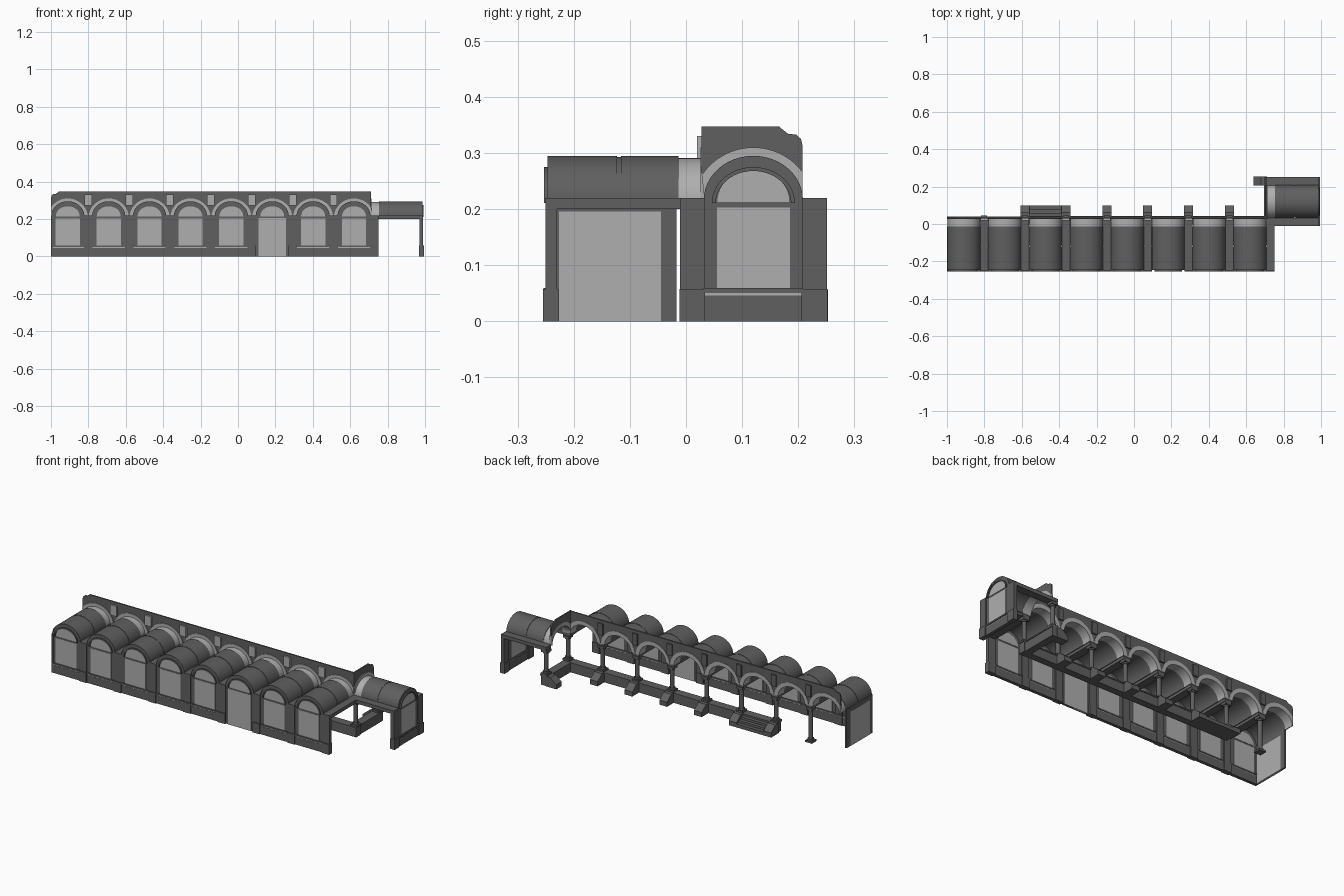
import bpy, bmesh, math
from mathutils import Matrix

if "Cube" in bpy.data.objects:
    bpy.data.objects.remove(bpy.data.objects["Cube"])


def material(name, v):
    m = bpy.data.materials.new(name)
    m.diffuse_color = (v, v, v, 1)
    m.use_nodes = True
    m.node_tree.nodes["Principled BSDF"].inputs["Base Color"].default_value = m.diffuse_color
    return m


DARK = material("dark stone", 0.115)
LIGHT = material("light plaster", 0.43)
I = Matrix.Identity(4)


def prism(name, pts, y0, y1, mat, M=I):
    """Extrude an x-z outline from y0 to y1."""
    bm = bmesh.new()
    f = bm.faces.new([bm.verts.new((x, y0, z)) for x, z in pts])
    r = bmesh.ops.extrude_face_region(bm, geom=[f])
    for e in r["geom"]:
        if isinstance(e, bmesh.types.BMVert):
            e.co.y = y1
    bmesh.ops.recalc_face_normals(bm, faces=bm.faces)
    me = bpy.data.meshes.new(name)
    bm.to_mesh(me)
    bm.free()
    me.materials.append(mat)
    o = bpy.data.objects.new(name, me)
    o.matrix_world = M
    bpy.context.collection.objects.link(o)
    return o


def box(name, x0, x1, y0, y1, z0, z1, mat, M=I):
    return prism(name, [(x0, z0), (x1, z0), (x1, z1), (x0, z1)], y0, y1, mat, M)


def arc(w, h, z, n=24):
    """Half ellipse from right to left."""
    return [(w * math.cos(math.pi * i / n), z + h * math.sin(math.pi * i / n)) for i in range(n + 1)]


def hoop(w, h, t, z=0.216):
    return arc(w, h, z) + arc(w - t, h - t, z)[::-1]


def big_arc(x0, x1, n=24):
    """Outer line of the arch band, clipped to x0..x1."""
    return [(x, 0.2 + math.sqrt(0.0121 - x * x)) for x in (x0 + (x1 - x0) * i / n for i in range(n + 1))]


def bay(M, x0=-0.109, x1=0.109, door=False, chamfer=0):
    # barrel vault in two lengths, joined by a recessed rib, then the light arch
    prism("vault_front", hoop(0.0885, 0.079, 0.005), -0.247, -0.123, DARK, M)
    prism("vault_rib", hoop(0.0865, 0.077, 0.003), -0.123, -0.116, DARK, M)
    prism("vault_rear", hoop(0.0885, 0.079, 0.005), -0.116, -0.013, DARK, M)
    prism("vault_arch", hoop(0.087, 0.075, 0.004), -0.013, 0.03, LIGHT, M)
    # outer wall
    prism("bay_wall", [(-0.0885, 0), (0.0885, 0)] + arc(0.0875, 0.077, 0.213), -0.246, -0.236, DARK, M)
    prism("lunette_hood", hoop(0.074, 0.064, 0.007, 0.211), -0.253, -0.245, DARK, M)
    prism("lunette_window", arc(0.064, 0.058, 0.213), -0.248, -0.234, LIGHT, M)
    if door:
        box("door_panel", -0.073, 0.073, -0.248, -0.234, 0, 0.205, LIGHT, M)
    else:
        box("window_panel", -0.065, 0.065, -0.248, -0.234, 0.058, 0.203, LIGHT, M)
        box("plinth", -0.0885, 0.0885, -0.25, -0.232, 0, 0.046, DARK, M)
        box("plinth_line", -0.0885, 0.0885, -0.249, -0.233, 0.046, 0.051, LIGHT, M)
        box("window_sill", -0.0885, 0.0885, -0.254, -0.23, 0.051, 0.059, DARK, M)
    # arcade arch band and the parapet above it
    band = big_arc(x0, x1)
    prism("arch_band", band + [(0.087, 0.216)] + arc(0.083, 0.071, 0.216) + [(-0.087, 0.216)],
          0.026, 0.04, LIGHT, M)
    left, right = [(x0, 0.347)], [(x1, 0.347)]
    end = [(0.0, 0.312), (0.003, 0.325), (0.012, 0.333), (0.026, 0.334), (0.042, 0.347)]
    if chamfer < 0:
        left = [(x0 + a, z) for a, z in end[::-1]]
    if chamfer > 0:
        right = [(x1 - a, z) for a, z in end]
    prism("parapet", band + right + left, 0.03, 0.038, DARK, M)


def pier(M, x=0.109):
    """Outer pilaster and ceiling beam beside a bay."""
    box("pilaster", x - 0.022, x + 0.022, -0.25, -0.23, 0, 0.22, DARK, M)
    box("pilaster_base", x - 0.023, x + 0.023, -0.255, -0.227, 0, 0.058, DARK, M)
    box("ceiling_beam", x - 0.022, x + 0.022, -0.236, 0.035, 0.2, 0.22, DARK, M)


def column(M, x, z0):
    y = 0.02
    box("column_plinth", x - 0.021, x + 0.021, y - 0.021, y + 0.021, z0, z0 + 0.01, DARK, M)
    box("column_capital", x - 0.019, x + 0.019, y - 0.019, y + 0.019, 0.186, 0.2, DARK, M)
    for n, r, a, b in (("column_foot", 0.017, z0 + 0.01, z0 + 0.02), ("column_shaft", 0.012, z0 + 0.02, 0.178),
                       ("column_collar", 0.016, 0.178, 0.186)):
        R = M @ Matrix.Translation((x, y, 0)) @ Matrix.Rotation(math.pi / 2, 4, 'X')
        ring = [(r * math.cos(i * math.pi / 8), r * math.sin(i * math.pi / 8)) for i in range(16)]
        prism(n, ring, a, b, DARK, R)


def buttress(M, x):
    R = M @ Matrix.Translation((x, 0, 0)) @ Matrix.Rotation(math.pi / 2, 4, 'Z')
    prism("buttress", [(0.03, 0), (0.1, 0), (0.1, 0.026), (0.062, 0.057), (0.03, 0.057)], -0.024, 0.024, DARK, R)


def low_wall(M, x0, x1):
    box("low_wall", x0, x1, 0, 0.04, 0, 0.05, DARK, M)
    box("low_wall_cap", x0, x1, -0.004, 0.044, 0.05, 0.057, DARK, M)


STEP = 0.2186
# main range of eight bays
for i in range(8):
    cx = -0.91 + STEP * i
    M = Matrix.Translation((cx, 0, 0))
    bay(M, -0.09 if i == 0 else -0.1093, 0.09 if i == 7 else 0.1093, i == 5, -1 if i == 0 else 0)
    pier(M)
    column(M, 0.109, 0 if i == 0 else 0.057)
    if i < 7:
        # block between arches, light toward the vaults
        box("arch_block", 0.089, 0.129, 0.02, 0.03, 0.272, 0.33, LIGHT, M)
        box("arch_block_back", 0.093, 0.125, 0.038, 0.046, 0.265, 0.33, DARK, M)
    if 1 <= i < 7:
        buttress(M, 0.109)

# rotated corner bay forming the short wing
W = Matrix.Translation((0.74, 0.12, 0)) @ Matrix.Rotation(math.pi / 2, 4, 'Z')
bay(W, -0.092, 0.088, chamfer=1)
pier(W, -0.109)
pier(W, 0.109)
column(W, 0.109, 0.057)
buttress(W, 0.109)

# low walls under the arcade
low_wall(I, -0.6, 0.745)
low_wall(W, -0.08, 0.13)

# steps between two buttresses
for k in range(3):
    box("step", -0.56, -0.385, 0.03, 0.06 + 0.02 * k, 0, 0.045 - 0.013 * k, DARK)

# closed end wall on the left
box("end_wall", -1, -0.99, -0.25, -0.017, 0, 0.22, DARK)
box("end_wall_panel", -1.001, -0.988, -0.226, -0.045, 0, 0.196, LIGHT)

bpy.ops.object.select_all(action='SELECT')
bpy.context.view_layer.objects.active = bpy.context.selected_objects[0]
bpy.ops.object.shade_smooth_by_angle(angle=math.radians(30))
